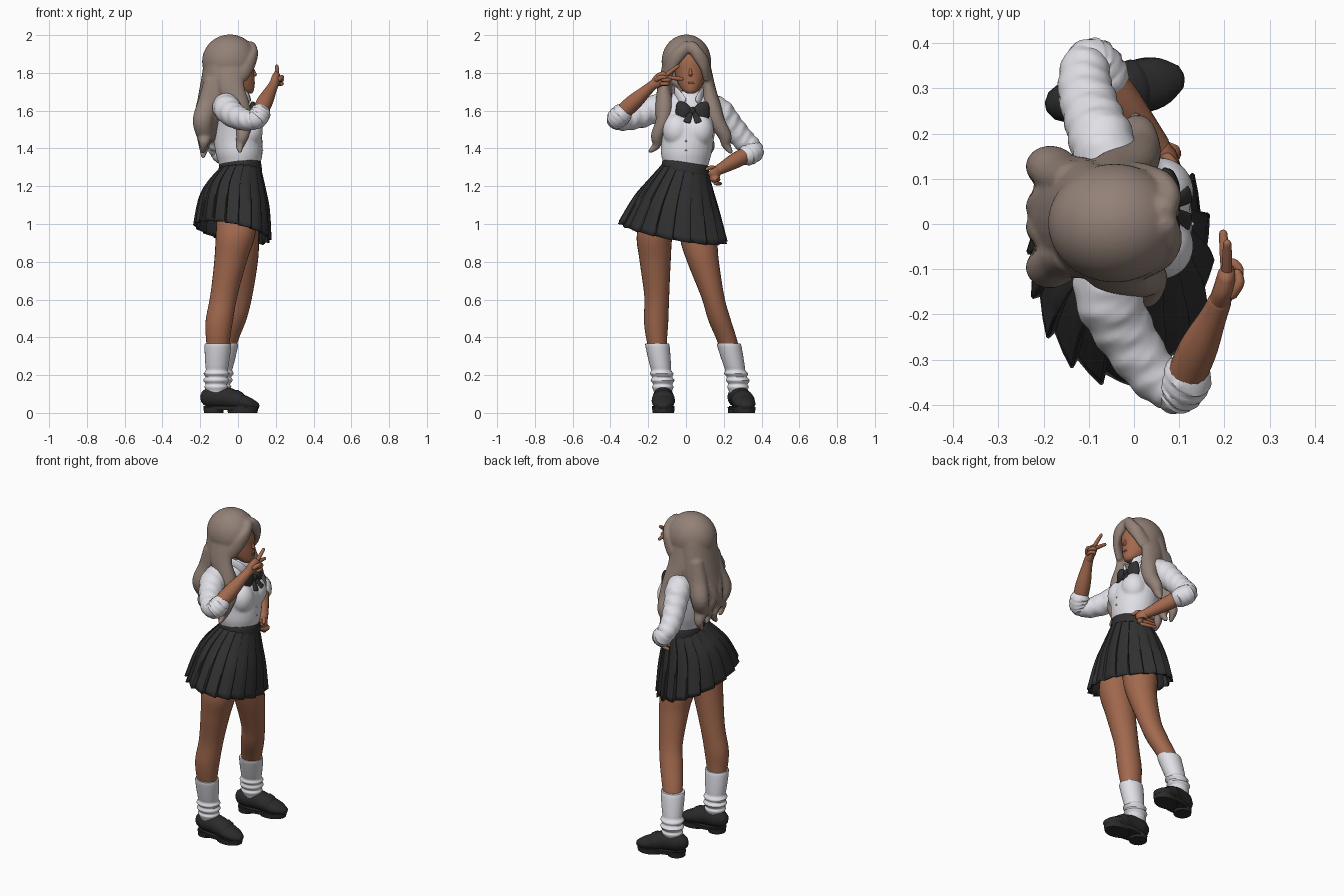
import bpy, bmesh, math
from mathutils import Vector


def material(name, rgb):
    m = bpy.data.materials.new(name)
    m.diffuse_color = (*rgb, 1)
    return m


SKIN = material("tan skin", (0.36, 0.14, 0.075))
HAIR = material("ash brown hair", (0.29, 0.22, 0.185))
SHIRT = material("white cotton", (0.74, 0.74, 0.79))
SKIRT = material("charcoal cloth", (0.03, 0.03, 0.031))
SHOE = material("black leather", (0.024, 0.024, 0.025))


def smooth_path(secs, sub=5):
    """Catmull-Rom interpolation of equal-length tuples."""
    out = []
    for i in range(len(secs) - 1):
        p = [secs[max(i - 1, 0)], secs[i], secs[i + 1], secs[min(i + 2, len(secs) - 1)]]
        for k in range(sub):
            t = k / sub
            out.append(tuple(0.5 * (2 * b + (c - a) * t + (2 * a - 5 * b + 4 * c - d) * t * t
                                    + (3 * b - a - 3 * c + d) * t ** 3) for a, b, c, d in zip(*p)))
    return out + [tuple(secs[-1])]


def skin_rings(name, rings, mat, caps=True):
    bm = bmesh.new()
    vs = [[bm.verts.new(p) for p in r] for r in rings]
    n = len(vs[0])
    for a, b in zip(vs, vs[1:]):
        for i in range(n):
            bm.faces.new((a[i], a[(i + 1) % n], b[(i + 1) % n], b[i]))
    if caps:
        bm.faces.new(vs[0])
        bm.faces.new(vs[-1])
    bmesh.ops.recalc_face_normals(bm, faces=bm.faces)
    me = bpy.data.meshes.new(name)
    bm.to_mesh(me)
    bm.free()
    me.materials.append(mat)
    ob = bpy.data.objects.new(name, me)
    bpy.context.scene.collection.objects.link(ob)
    return ob


def circle(n):
    return [(math.cos(2 * math.pi * i / n), math.sin(2 * math.pi * i / n)) for i in range(n)]


def loft(name, secs, mat, n=28, sub=5):
    """Stack of horizontal ellipses (cx, cy, z, rx, ry)."""
    rings = [[(x + a * c, y + b * s, z) for c, s in circle(n)] for x, y, z, a, b in smooth_path(secs, sub)]
    return skin_rings(name, rings, mat)


def tube(name, secs, mat, side=(0, 0, 1), n=16, wrinkle=0.0):
    """Swept ellipse (x, y, z, half width along side, half depth), rounded ends."""
    path = smooth_path([s if len(s) == 5 else (*s, s[3]) for s in secs])
    pts = [Vector(p[:3]) for p in path]
    rings = []
    for i, p in enumerate(path):
        t = (pts[min(i + 1, len(pts) - 1)] - pts[max(i - 1, 0)]).normalized()
        u = Vector(side)
        u = (u - t * u.dot(t)).normalized()
        v = t.cross(u)

        def ring(off, k):
            return [pts[i] + t * off + u * p[3] * k * c * (1 + wrinkle * math.sin(i * 2.1 + 2 * s))
                    + v * p[4] * k * s * (1 + wrinkle * math.sin(i * 2.1 + 2 * c)) for c, s in circle(n)]
        r = min(p[3], p[4])
        if i == 0:
            rings += [ring(-0.8 * r, 0.3), ring(-0.5 * r, 0.75)]
        rings.append(ring(0, 1))
        if i == len(path) - 1:
            rings += [ring(0.5 * r, 0.75), ring(0.8 * r, 0.3)]
    return skin_rings(name, rings, mat)


def ball(name, loc, radii, mat, seg=24):
    bpy.ops.mesh.primitive_uv_sphere_add(segments=seg, ring_count=seg * 2 // 3, radius=1)
    ob = bpy.context.object
    ob.name = name
    for v in ob.data.vertices:
        v.co = Vector([l + r * c for l, r, c in zip(loc, radii, v.co)])
    ob.data.materials.append(mat)
    return ob


def fuse(parts, steps):
    """Join parts into the first and melt them into one smooth skin."""
    bpy.ops.object.select_all(action='DESELECT')
    for ob in parts:
        ob.select_set(True)
    bpy.context.view_layer.objects.active = parts[0]
    bpy.ops.object.join()
    rm = parts[0].modifiers.new("fuse", 'REMESH')
    rm.mode, rm.voxel_size, rm.use_smooth_shade = 'VOXEL', .007, True
    sm = parts[0].modifiers.new("soften", 'SMOOTH')
    sm.factor, sm.iterations = .5, steps


# Head, neck and small facial features
loft("head", [(.055, .025, 1.692, .018, .02), (.038, .025, 1.708, .046, .043), (.005, .025, 1.75, .083, .07),
              (-.008, .022, 1.81, .093, .083), (-.02, .015, 1.87, .1, .09), (-.03, .01, 1.93, .08, .075)], SKIN)
tube("neck", [(-.03, .015, 1.62, .05), (-.035, .02, 1.69, .045), (-.025, .02, 1.77, .045)], SKIN, (1, 0, 0))
tube("nose", [(.08, .022, 1.82, .006), (.088, .024, 1.797, .009), (.089, .025, 1.79, .011)], SKIN, (0, 1, 0))
for z in (1.752, 1.744):
    ball("lip", (.083, .026, z), (.007, .018, .005), SKIN, 12)

# Hair: cap opened around the face, fringe, side locks and wavy back locks, fused
X = (1, 0, 0)
cap = ball("hair", (-.043, .002, 1.86), (.147, .131, .143), HAIR, 64)
for v in cap.data.vertices:
    if v.co.x > -.01 and v.co.z < 1.915 - .9 * abs(v.co.y - .02):
        v.co.x = -.01
locks = [cap]
locks.append(tube("fringe_left", [(.063, .03, 1.94, .032, .032), (.077, .062, 1.9, .034, .027),
                                  (.06, .095, 1.85, .038, .024), (.015, .114, 1.78, .04, .022)], HAIR))
locks.append(tube("fringe_right", [(.063, .005, 1.94, .032, .032), (.08, -.035, 1.9, .034, .027),
                                   (.062, -.075, 1.85, .038, .024), (.015, -.102, 1.78, .04, .022)], HAIR))
locks.append(tube("side_lock_left", [(-.04, .1, 1.84, .07, .03), (-.035, .12, 1.72, .07, .037),
                                     (.0, .138, 1.62, .055, .048), (.015, .165, 1.54, .045, .043),
                                     (.01, .205, 1.47, .037, .036), (.0, .213, 1.42, .026, .025),
                                     (.005, .238, 1.38, .012, .012)], HAIR, X))
locks.append(tube("side_lock_right", [(-.04, -.095, 1.84, .07, .03), (-.035, -.115, 1.72, .07, .037),
                                      (.01, -.115, 1.62, .055, .048), (.03, -.122, 1.54, .045, .04),
                                      (.025, -.152, 1.47, .035, .034), (.01, -.155, 1.42, .024, .024),
                                      (.01, -.19, 1.385, .012, .012)], HAIR, X))
locks.append(tube("back_hair", [(-.08, .005, 1.86, .1, .122), (-.1, .01, 1.76, .095, .13),
                                (-.125, .015, 1.65, .09, .135), (-.155, .02, 1.55, .078, .128),
                                (-.155, .02, 1.47, .053, .11)], HAIR, X, 28))
for k in range(4):
    y, w = -.085 + .067 * k, .012 * (-1) ** k
    locks.append(tube("back_lock", [(-.13, y * .8, 1.76, .05, .045), (-.155, y + w, 1.65, .055, .048),
                                    (-.186, y - w, 1.55, .054, .046), (-.177, y + w, 1.47, .044, .038),
                                    (-.18, y - w, 1.42 + w, .028, .025),
                                    (-.185, y + w, 1.37 + w, .012, .012)], HAIR, X))
fuse(locks, 5)

# Shirt body with chest and sleeves, fused
shirt = [loft("shirt", [
    (.01, 0, 1.28, .1, .11), (.008, 0, 1.335, .115, .125), (.005, .002, 1.38, .125, .135),
    (.0, .008, 1.45, .128, .14), (-.005, .01, 1.53, .122, .15), (-.03, .012, 1.6, .102, .15),
    (-.037, .015, 1.66, .088, .125), (-.04, .015, 1.69, .07, .085), (-.04, .017, 1.705, .055, .06)], SHIRT)]
for s in (-1, 1):
    shirt.append(ball("chest", (.058, .012 + s * .06, 1.495), (.074, .075, .09), SHIRT))
shirt.append(tube("sleeve_right", [(-.05, -.08, 1.625, .065), (-.06, -.15, 1.615, .075), (-.02, -.24, 1.575, .067),
                                   (.04, -.33, 1.55, .057), (.09, -.368, 1.55, .05)], SHIRT, n=20, wrinkle=.06))
shirt.append(tube("sleeve_left", [(-.05, .1, 1.625, .062), (-.067, .17, 1.6, .073), (-.09, .235, 1.525, .066),
                                  (-.108, .3, 1.45, .061), (-.108, .355, 1.4, .054)], SHIRT, n=20, wrinkle=.06))
fuse(shirt, 6)

# Collar flaps and buttons
for s in (-1, 1):
    tube("collar", [(-.1, .017, 1.705, .025, .009), (-.07, .017 + s * .055, 1.708, .025, .009),
                    (-.01, .017 + s * .07, 1.7, .028, .009), (.038, .02 + s * .055, 1.675, .028, .009),
                    (.058, .025 + s * .035, 1.65, .018, .008)], SHIRT)
for x, z in ((.128, 1.44), (.13, 1.39)):
    ball("button", (x, 0, z), (.004, .005, .005), SHIRT, 10)

# Bow
for s in (-1, 1):
    tube("bow_wing", [(.08, .035 + s * .01, 1.6, .018, .012), (.084, .035 + s * .04, 1.6, .044, .018),
                      (.075, .035 + s * .072, 1.597, .052, .016), (.068, .035 + s * .083, 1.597, .042, .008)], SKIRT)
    tube("bow_tail", [(.088, .035 + s * .01, 1.59, .012, .008), (.122, .035 + s * .03, 1.54, .02, .006)],
         SKIRT, (0, 1, 0))
ball("bow_knot", (.088, .035, 1.6), (.014, .017, .02), SKIRT, 16)

# Rolled cuffs and forearms
tube("cuff_right", [(.088, -.372, 1.548, .052), (.105, -.358, 1.565, .056), (.12, -.335, 1.588, .054)],
     SHIRT, n=20, wrinkle=.05)
tube("forearm_right", [(.1, -.37, 1.56, .042), (.14, -.28, 1.642, .043), (.175, -.205, 1.71, .03),
                       (.19, -.17, 1.74, .026)], SKIN)
tube("cuff_left", [(-.105, .363, 1.395, .052), (-.085, .35, 1.378, .058), (-.06, .32, 1.362, .054)],
     SHIRT, n=20, wrinkle=.05)
tube("forearm_left", [(-.08, .345, 1.38, .042), (-.025, .27, 1.34, .042), (.035, .195, 1.298, .031),
                      (.055, .17, 1.285, .027)], SKIN)

# Right hand making a V sign
tube("palm_right", [(.19, -.17, 1.738, .027, .024), (.2, -.14, 1.762, .036, .024),
                    (.205, -.11, 1.78, .032, .02)], SKIN)
tube("index_finger", [(.205, -.11, 1.785, .012), (.206, -.075, 1.812, .011), (.206, -.042, 1.836, .009)], SKIN)
tube("middle_finger", [(.204, -.105, 1.775, .012), (.2, -.06, 1.772, .011), (.197, -.02, 1.768, .009)], SKIN)
for k in range(2):
    y, z = -.112 - .008 * k, 1.762 - .02 * k
    tube("folded_finger", [(.2, y, z, .011), (.215, y + .025, z, .011), (.232, y + .012, z, .01),
                           (.23, y - .012, z, .009)], SKIN)
tube("thumb_right", [(.215, -.155, 1.765, .014), (.232, -.13, 1.777, .012), (.228, -.108, 1.775, .01)], SKIN)

# Left hand resting on the hip, fingers curling backwards
tube("palm_left", [(.055, .17, 1.286, .027, .024), (.075, .15, 1.262, .036, .02),
                   (.072, .145, 1.235, .032, .018)], SKIN)
for k in range(4):
    z = 1.28 - .021 * k
    tube("hip_finger", [(.075, .137 + .006 * k, z, .011), (.04, .155 + .005 * k, z - .003, .011),
                        (-.005, .157 + .008 * k, z - .003, .009)], SKIN)
tube("thumb_left", [(.06, .16, 1.29, .013), (.085, .135, 1.3, .011), (.1, .11, 1.29, .009)], SKIN)

# Pleated skirt with a tilted waist and hem
PLEATS = 18
PATTERN = ((0, .91), (.5, .955), (.9, 1.0), (.97, .985))
rings = []
waist = smooth_path([(.012, -.004, 1.295, .11, .124), (-.013, -.028, 1.2, .16, .178),
                     (-.022, -.05, 1.1, .191, .232), (-.03, -.07, .955, .208, .293)], 4)
for j, (cx, cy, z, a, b) in enumerate(waist):
    t = j / (len(waist) - 1)
    ring = []
    for i in range(PLEATS):
        for ph, r in PATTERN:
            ang = 2 * math.pi * (i + ph) / PLEATS
            f = 1 + (r - 1) * min(1, .2 + t)
            dx, dy = a * f * math.cos(ang), b * f * math.sin(ang)
            ring.append((cx + dx, cy + dy, z - .18 * dy - .2 * t * dx))
    rings.append(ring)
skirt = skin_rings("skirt", rings, SKIRT, caps=False)
skirt.modifiers.new("cloth", 'SOLIDIFY').thickness = .006
band = loft("waistband", [(.012, -.003, 1.275, .114, .127), (.012, -.003, 1.285, .115, .127),
                          (.012, -.001, 1.325, .11, .121), (.012, -.001, 1.33, .1, .112)], SKIRT, 40, 2)
for v in band.data.vertices:
    v.co.z -= .18 * v.co.y
ball("shorts", (-.005, -.045, 1.1), (.125, .165, .115), SKIRT, 32)

# Legs
loft("leg_right", [(-.01, -.12, 1.1, .1, .09), (-.012, -.165, .95, .105, .095), (-.04, -.163, .8, .086, .082),
                   (-.075, -.155, .62, .072, .066), (-.1, -.158, .48, .072, .064), (-.107, -.152, .36, .06, .052),
                   (-.115, -.123, .168, .04, .038), (-.115, -.12, .1, .038, .038)], SKIN)
loft("leg_left", [(.005, .03, 1.1, .095, .08), (.01, .065, .92, .1, .096), (.018, .09, .8, .087, .084),
                  (.004, .143, .61, .07, .061), (-.025, .178, .49, .068, .06), (-.065, .225, .36, .058, .052),
                  (-.098, .275, .168, .04, .038), (-.1, .278, .1, .038, .038)], SKIN)

# Loose socks: smooth top, stacked folds near the ankle
FOLDS = ((.368, .93), (.362, 1.03), (.31, .99), (.25, .9), (.225, .86), (.208, 1.02), (.19, .86), (.172, 1.02),
         (.152, .82), (.138, .92), (.115, .78), (.09, .7))
for name, top, low in (("sock_right", (-.106, -.153), (-.115, -.123)), ("sock_left", (-.068, .226), (-.098, .275))):
    secs = []
    for z, r in FOLDS:
        t = min(1, (.368 - z) / .2)
        secs.append((top[0] + (low[0] - top[0]) * t, top[1] + (low[1] - top[1]) * t, z, .068 * r, .062 * r))
    loft(name, secs, SHIRT, 28, 3)

# Loafers: upper, strap, sole and heel
for side, y, turn in (("right", -.12, 0), ("left", .302, .22)):
    parts = [
        tube("shoe_upper_" + side, [(-.165, 0, .08, .042, .048), (-.135, 0, .083, .054, .055),
                                    (-.06, 0, .08, .056, .056), (0, 0, .062, .06, .045),
                                    (.06, 0, .046, .054, .034), (.095, 0, .037, .034, .022)], SHOE, (0, 1, 0), 24),
        tube("shoe_strap_" + side, [(-.02, 0, .075, .06, .05), (.005, 0, .064, .062, .047)], SHOE, (0, 1, 0), 24),
        loft("shoe_sole_" + side, [(-.037, 0, .014, .143, .056), (-.037, 0, .036, .147, .06)], SHOE, 32, 1),
        loft("shoe_ball_" + side, [(.025, 0, 0, .078, .057), (.024, 0, .03, .084, .06)], SHOE, 32, 1),
        loft("shoe_heel_" + side, [(-.13, 0, 0, .05, .05), (-.13, 0, .03, .053, .053)], SHOE, 32, 1)]
    for ob in parts:
        ob.location, ob.rotation_euler.z = (0, y, 0), turn

# Smooth shading, keeping pleats and sole edges sharp
bpy.ops.object.select_all(action='SELECT')
bpy.context.view_layer.objects.active = skirt
bpy.ops.object.shade_smooth_by_angle(angle=math.radians(48))
